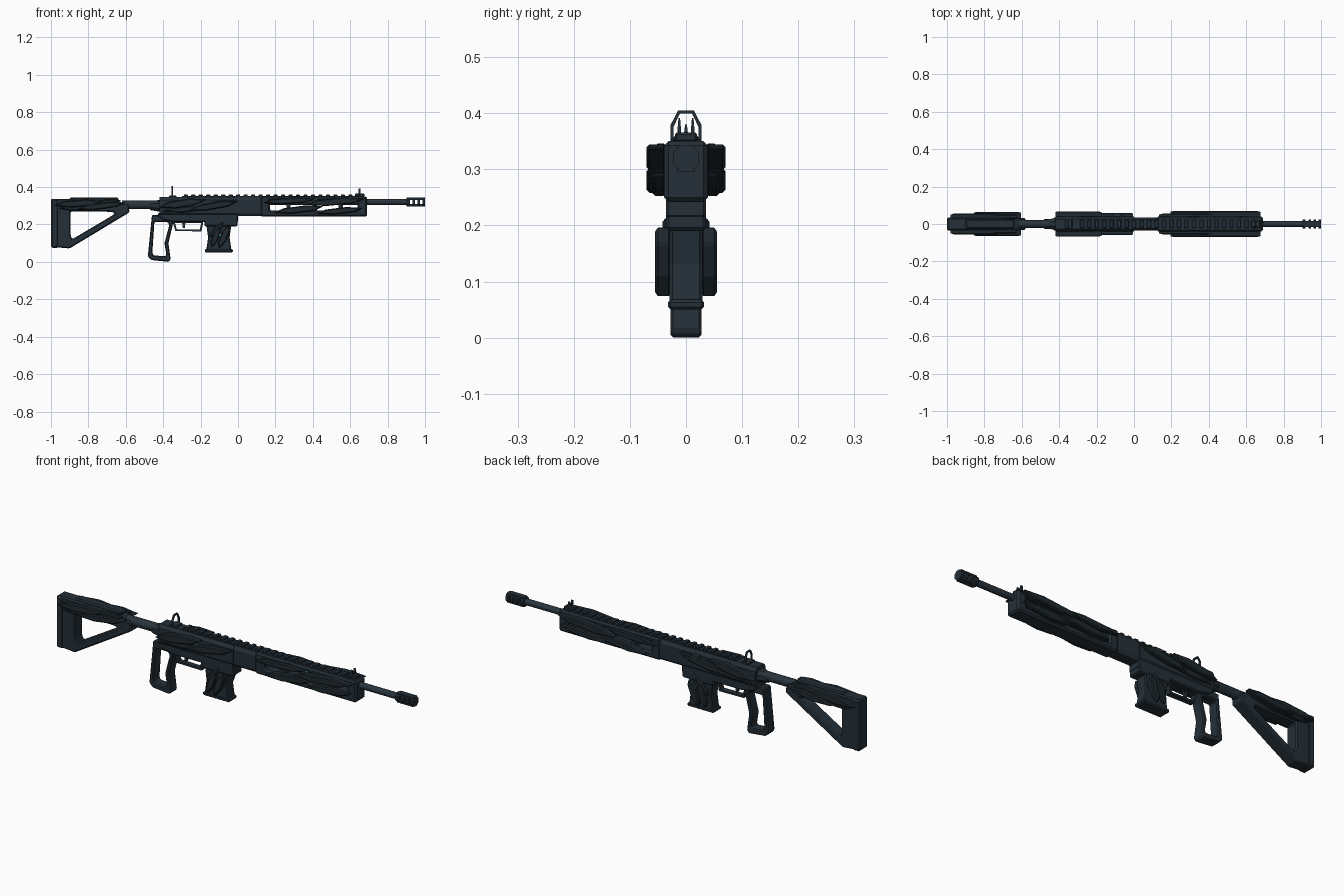
import bpy, bmesh, math
from mathutils import Matrix, Vector

if "Cube" in bpy.data.objects:
    bpy.data.objects.remove(bpy.data.objects["Cube"])


def material(name, rgb):
    m = bpy.data.materials.new(name)
    m.use_nodes = True
    m.diffuse_color = (*rgb, 1)
    m.node_tree.nodes["Principled BSDF"].inputs["Base Color"].default_value = (*rgb, 1)
    return m


BODY = material("dark slate", (0.018, 0.029, 0.039))
SHARD = material("darker slate", (0.014, 0.022, 0.029))
METAL = material("gunmetal", (0.022, 0.035, 0.045))
GLOW = material("teal glow", (0.05, 0.50, 0.36))


def finish(name, bm, mat, smooth=False):
    bmesh.ops.recalc_face_normals(bm, faces=bm.faces)
    me = bpy.data.meshes.new(name)
    bm.to_mesh(me)
    bm.free()
    me.materials.append(mat)
    ob = bpy.data.objects.new(name, me)
    bpy.context.collection.objects.link(ob)
    if smooth:
        bpy.ops.object.select_all(action='DESELECT')
        ob.select_set(True)
        bpy.context.view_layer.objects.active = ob
        bpy.ops.object.shade_smooth_by_angle(angle=math.radians(35))
    return ob


def prism(name, outer, lo, hi, mat=BODY, inner=None, bevel=0.0, axis="y"):
    """Extrude an outline (optionally a ring with a matching inner outline)."""
    bm = bmesh.new()

    def loop(points, d):
        return [bm.verts.new((a, d, b) if axis == "y" else (d, a, b)) for a, b in points]

    def walls(p, q):
        for i in range(len(p)):
            j = (i + 1) % len(p)
            bm.faces.new((p[i], p[j], q[j], q[i]))

    a, b = loop(outer, lo), loop(outer, hi)
    walls(a, b)
    if inner:
        c, d = loop(inner, lo), loop(inner, hi)
        walls(c, d)
        walls(a, c)
        walls(b, d)
    else:
        bm.faces.new(a)
        bm.faces.new(b)
    bmesh.ops.recalc_face_normals(bm, faces=bm.faces)
    if bevel:
        sharp = [e for e in bm.edges if e.calc_face_angle(0) > 0.5]
        bmesh.ops.bevel(bm, geom=sharp, offset=bevel, segments=1, affect='EDGES', clamp_overlap=True)
    return finish(name, bm, mat)


def rect(a0, a1, b0, b1):
    return [(a0, b0), (a1, b0), (a1, b1), (a0, b1)]


def box(name, x0, x1, y0, y1, z0, z1, mat=BODY, bevel=0.0):
    return prism(name, rect(x0, x1, z0, z1), y0, y1, mat, bevel=bevel)


def tube(name, x0, x1, r0, z, r1=None, mat=METAL, sides=16):
    bm = bmesh.new()
    bmesh.ops.create_cone(bm, cap_ends=True, segments=sides, radius1=r0,
                          radius2=r0 if r1 is None else r1, depth=x1 - x0)
    spin = Matrix.Rotation(math.pi / sides, 4, 'Z')
    move = Matrix.Translation(((x0 + x1) / 2, 0, z)) @ Matrix.Rotation(math.pi / 2, 4, 'Y')
    bmesh.ops.transform(bm, matrix=move @ spin, verts=bm.verts)
    return finish(name, bm, mat, smooth=sides > 8)


def shards(name, leaves, base):
    """Long pointed plates on both sides of the body."""
    for side, label in ((1, "left"), (-1, "right")):
        for n, (x0, z0, x1, z1, w, out) in enumerate(leaves):
            p, q = Vector((x0, z0)), Vector((x1, z1))
            d = q - p
            up = Vector((-d.y, d.x)).normalized() * w
            outline = [p, p + d * 0.35 - up, p + d * 0.8 - up, q, p + d * 0.65 + up, p + d * 0.2 + up]
            lo, hi = sorted((side * base, side * out))
            prism(f"{label}_{name}_{n}", [tuple(v) for v in outline], lo, hi, SHARD, bevel=0.005)


def glow(name, x0, x1, z0, z1, y):
    for side, label in ((1, "left"), (-1, "right")):
        lo, hi = sorted((side * y, side * (y + 0.006)))
        box(f"{label}_{name}", x0, x1, lo, hi, z0, z1, GLOW)


# Stock with its triangular opening
prism("stock",
      [(-1, .08), (-.9, .072), (-.58, .265), (-.585, .31), (-.7, .335), (-1, .337)],
      -.032, .032, bevel=.007,
      inner=[(-.895, .14), (-.885, .122), (-.66, .255), (-.665, .266), (-.7, .268), (-.895, .268)])
box("butt_pad", -1, -.96, -.036, .036, .075, .335, bevel=.008)
box("cheek_rest", -.9, -.64, -.024, .024, .325, .345, bevel=.006)
tube("stock_tube", -.62, -.41, .023, .305)
tube("stock_collar", -.47, -.41, .025, .3, .036, BODY, 8)

# Receiver
section = [(-.03, .245), (.03, .245), (.04, .258), (.04, .33), (.028, .347), (-.028, .347), (-.04, .33), (-.04, .258)]
prism("upper_receiver", section, -.42, 0, axis="x")
prism("receiver_bridge", [(y * .88, z) for y, z in section], 0, .13, axis="x")
prism("lower_receiver", [(-.43, .25), (-.4, .225), (-.34, .213), (0, .213), (0, .26), (-.43, .26)],
      -.036, .036, bevel=.005)
box("magazine_well", -.18, -.002, -.036, .036, .19, .225, bevel=.006)
box("charging_knob", -.115, -.065, .035, .06, .315, .333, METAL, .004)
box("charging_slot", -.2, -.02, .038, .043, .305, .318, METAL)

# Open grip, trigger and guard
prism("grip",
      [(-.46, .25), (-.35, .25), (-.345, .215), (-.372, .1), (-.36, .012), (-.37, 0), (-.465, .01), (-.482, .03)],
      -.028, .028, bevel=.005,
      inner=[(-.447, .213), (-.375, .213), (-.368, .195), (-.393, .1), (-.383, .037),
             (-.39, .03), (-.452, .035), (-.458, .05)])
prism("trigger_guard", [(-.35, .217), (-.185, .217), (-.195, .163), (-.335, .165)], -.014, .014,
      inner=[(-.337, .209), (-.197, .209), (-.204, .172), (-.327, .174)])
prism("trigger", [(-.3, .215), (-.28, .215), (-.285, .18), (-.295, .18)], -.006, .006, METAL)

# Magazine
prism("magazine", [(-.17, .205), (-.16, .13), (-.17, .06), (-.035, .06), (-.045, .13), (-.035, .205)],
      -.029, .029, bevel=.005)
box("magazine_base", -.177, -.028, -.032, .032, .05, .068, bevel=.005)

# Handguard with an open slot
prism("handguard", rect(.12, .69, .242, .35), -.039, .039, bevel=.008,
      inner=rect(.17, .64, .275, .325))
for x in (.27, .41, .55):
    box("handguard_rib", x - .012, x + .012, -.034, .034, .27, .33)

# Barrel and ported muzzle
tube("barrel", .1, .92, .016, .32)
for i, (a, b) in enumerate([(.9, .918), (.933, .945), (.96, .972), (.986, 1)]):
    tube(f"muzzle_ring_{i}", a, b, .0255, .32, mat=BODY, sides=8)
for z in (.303, .337):
    box("muzzle_bar", .905, .995, -.016, .016, z - .0065, z + .0065)
tube("bore", .998, 1, .009, .32, mat=SHARD)

# Top rail
box("rail_base", -.3, .67, -.022, .022, .34, .351)
for i in range(24):
    x = -.29 + i * .04
    box("rail_tooth", x, x + .022, -.022, .022, .349, .36, bevel=.003)

# Sights
prism("rear_sight", [(-.028, .342), (-.028, .378), (-.014, .405), (.014, .405), (.028, .378), (.028, .342)],
      -.356, -.347, axis="x",
      inner=[(-.022, .35), (-.022, .376), (-.011, .399), (.011, .399), (.022, .376), (.022, .35)])
box("rear_sight_base", -.37, -.33, -.028, .028, .34, .354, bevel=.003)
box("front_sight_base", .625, .675, -.02, .02, .348, .366, bevel=.004)
for y, top in ((-.012, .391), (0, .38), (.012, .391)):
    prism("front_sight_prong", [(y - .004, .36), (y + .004, .36), (y + .0015, top), (y - .0015, top)],
          .643, .655, axis="x")

# Layered side plates
shards("stock_shard", [(-.985, .30, -.72, .325, .018, .055), (-.86, .28, -.6, .318, .016, .065),
                       (-.96, .285, -.78, .29, .012, .048), (-.78, .315, -.62, .328, .012, .05)], .028)
shards("receiver_shard", [(-.425, .29, -.17, .335, .02, .068), (-.41, .268, -.1, .3, .015, .052),
                          (-.26, .275, 0, .325, .018, .06)], .036)
shards("handguard_shard", [(.13, .315, .42, .338, .016, .055), (.36, .305, .68, .338, .018, .07),
                           (.19, .262, .46, .298, .017, .07), (.42, .258, .67, .288, .016, .06)], .035)
shards("magazine_shard", [(-.14, .075, -.1, .19, .016, .05), (-.1, .07, -.05, .2, .018, .055),
                          (-.15, .13, -.08, .215, .015, .042)], .026)

# Glowing strips behind the plates
glow("stock_glow", -.92, -.66, .292, .30, .031)
glow("receiver_glow", -.3, -.1, .298, .306, .039)
glow("handguard_glow", .3, .42, .327, .333, .038)
glow("magazine_glow", -.125, -.09, .138, .148, .028)
